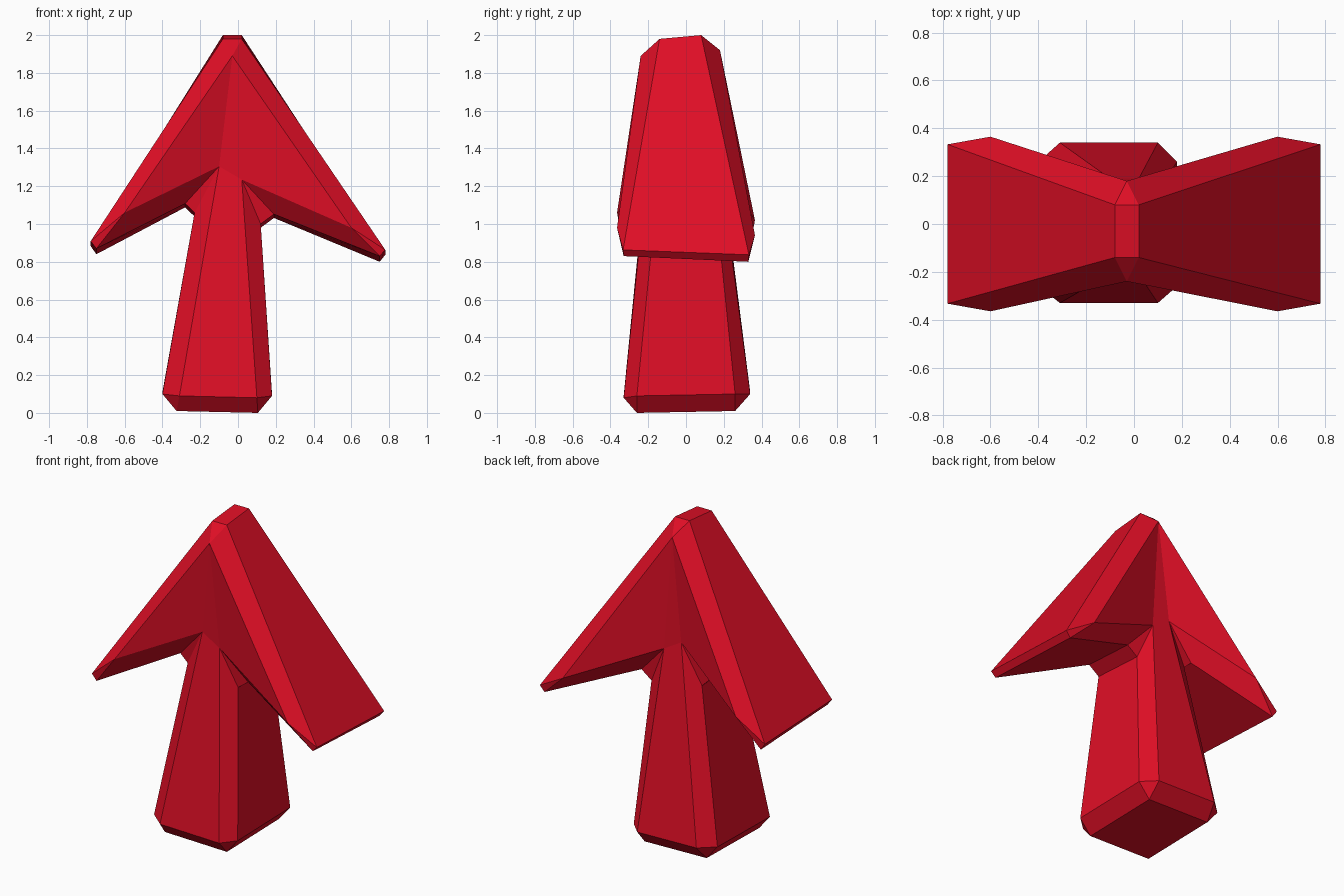
import bpy
import bmesh

if "Cube" in bpy.data.objects:
    bpy.data.objects.remove(bpy.data.objects["Cube"], do_unlink=True)

red = bpy.data.materials.new("bright_red")
red.use_nodes = True
RED = (0.745, 0.0045, 0.019, 1)
red.diffuse_color = RED
red.node_tree.nodes["Principled BSDF"].inputs["Base Color"].default_value = RED

# Corner points of one quarter of the chamfered arrow:
# half width, centre x, half depth, centre y, height, roll (side lift), pitch (back lift)
CORNERS = {
    "apex":      (0.00, -0.03, 0.21, -0.03, 1.905, 0, 0.015),
    "ridge":     (0.05, -0.03, 0.11, -0.03, 1.99, 0, 0.01),
    "wing":      (0.60, 0, 0.365, 0, 1.00, 0.04, -0.02),
    "tip":       (0.78, 0, 0.333, 0, 0.873, 0.023, -0.013),
    "heel":      (0.75, 0, 0.33, 0, 0.835, 0.02, -0.015),
    "inner":     (0.235, -0.045, 0.17, 0, 1.07, 0.028, -0.01),
    "armpit":    (0.175, -0.055, 0.17, 0, 1.02, 0.03, -0.01),
    "notch":     (0.06, -0.04, 0.20, -0.01, 1.26, 0.035, -0.01),
    "foot_face": (0.205, -0.105, 0.335, 0.005, 0.095, 0.005, 0.01),
    "foot_side": (0.29, -0.11, 0.26, 0, 0.10, 0.005, 0.005),
    "base":      (0.215, -0.11, 0.26, 0, 0.01, 0.005, 0.005),
}
SIDES = (-1, 1)

bm = bmesh.new()
verts = {}
for name, (w, cx, d, cy, z, roll, pitch) in CORNERS.items():
    for sx in SIDES:
        for sy in SIDES:
            if name == "apex" and sx > 0:
                verts[name, sx, sy] = verts[name, -sx, sy]
            else:
                verts[name, sx, sy] = bm.verts.new(
                    (cx + sx * w, cy + sy * d, z - sx * roll + sy * pitch))


def face(*keys):
    bm.faces.new([verts[k] for k in keys])


# Faces that span front to back, walking down each side
chain = ("ridge", "tip", "heel", "inner", "armpit", "foot_side", "base")
for sx in SIDES:
    for a, b in zip(chain, chain[1:]):
        face((a, sx, -1), (a, sx, 1), (b, sx, 1), (b, sx, -1))

# Chamfers and head panels in each quarter
quarter = (
    ("apex", "ridge", "tip", "wing"),
    ("wing", "tip", "heel"),
    ("wing", "heel", "inner", "notch"),
    ("notch", "inner", "armpit"),
    ("notch", "armpit", "foot_side", "foot_face"),
    ("foot_face", "foot_side", "base"),
    ("apex", "wing", "notch"),
)
for sx in SIDES:
    for sy in SIDES:
        for names in quarter:
            face(*((n, sx, sy) for n in names))

# Middle panels on the front and back
for sy in SIDES:
    for tri in ("ridge", "notch"):
        face(("apex", 1, sy), (tri, -1, sy), (tri, 1, sy))
    for a, b in (("notch", "foot_face"), ("foot_face", "base")):
        face((a, -1, sy), (a, 1, sy), (b, 1, sy), (b, -1, sy))

# Flat top and underside
for cap in ("ridge", "base"):
    face((cap, -1, -1), (cap, 1, -1), (cap, 1, 1), (cap, -1, 1))

bmesh.ops.recalc_face_normals(bm, faces=bm.faces)
mesh = bpy.data.meshes.new("arrow")
bm.to_mesh(mesh)
bm.free()
mesh.materials.append(red)
arrow = bpy.data.objects.new("arrow", mesh)
bpy.context.collection.objects.link(arrow)
